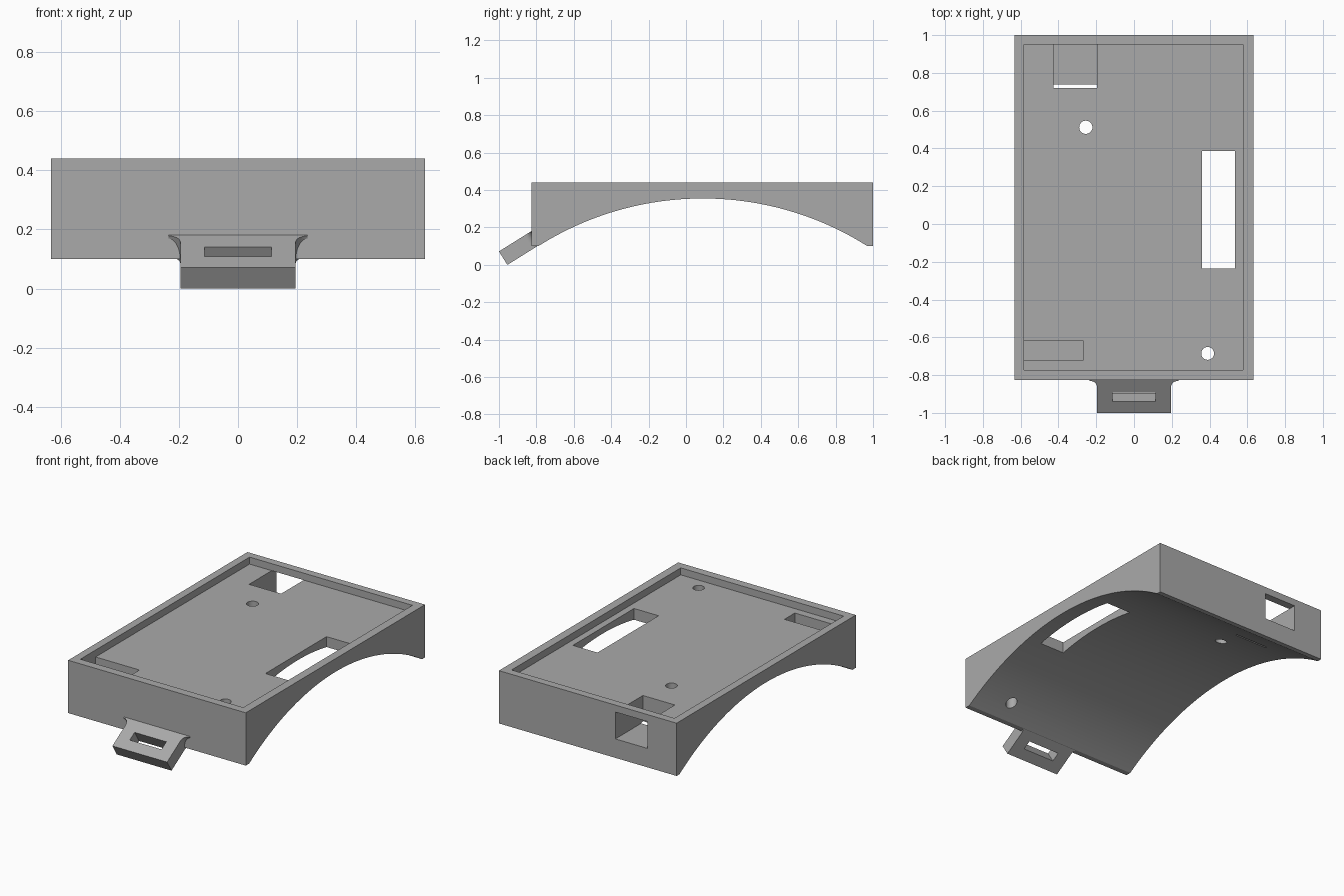
import bpy, bmesh, math
from mathutils import Vector

old = bpy.data.objects.get("Cube")
if old:
    bpy.data.objects.remove(old, do_unlink=True)

grey = bpy.data.materials.new("plain grey")
grey.use_nodes = True
colour = (0.4, 0.4, 0.4, 1)
grey.diffuse_color = colour
grey.node_tree.nodes["Principled BSDF"].inputs["Base Color"].default_value = colour


def prism(name, outline, shift):
    """Extrude a closed 3D outline along a vector."""
    bm = bmesh.new()
    base = bm.faces.new([bm.verts.new(p) for p in outline])
    ext = bmesh.ops.extrude_face_region(bm, geom=[base])
    verts = [v for v in ext["geom"] if isinstance(v, bmesh.types.BMVert)]
    bmesh.ops.translate(bm, verts=verts, vec=shift)
    bmesh.ops.recalc_face_normals(bm, faces=bm.faces)
    mesh = bpy.data.meshes.new(name)
    bm.to_mesh(mesh)
    bm.free()
    mesh.materials.append(grey)
    obj = bpy.data.objects.new(name, mesh)
    bpy.context.collection.objects.link(obj)
    return obj


def box(x0, x1, y0, y1, z0, z1):
    corners = [(x0, y0, z0), (x1, y0, z0), (x1, y1, z0), (x0, y1, z0)]
    return prism("cutter", corners, (0, 0, z1 - z0))


def round_hole(x, y, r, n=32):
    ring = [(x + r * math.cos(math.tau * i / n), y + r * math.sin(math.tau * i / n), -0.1)
            for i in range(n)]
    return prism("cutter", ring, (0, 0, 1))


def cut(obj, cutters):
    """Subtract the cutters, apply the result, then shade it."""
    for c in cutters:
        c.hide_render = True
        mod = obj.modifiers.new("cut", "BOOLEAN")
        mod.operation, mod.solver, mod.object = "DIFFERENCE", "EXACT", c
    bpy.context.view_layer.update()
    deps = bpy.context.evaluated_depsgraph_get()
    mesh = bpy.data.meshes.new_from_object(obj.evaluated_get(deps))
    obj.modifiers.clear()
    obj.data = mesh
    for c in cutters:
        bpy.data.objects.remove(c, do_unlink=True)
    bpy.ops.object.select_all(action="DESELECT")
    obj.select_set(True)
    bpy.context.view_layer.objects.active = obj
    bpy.ops.object.shade_smooth_by_angle(angle=math.radians(30))


# Body: side profile with an arched underside
half_w, front, back, top, foot = 0.633, -0.825, 1.0, 0.44, 0.1
mid, half_chord, rise = 0.09, 0.88, 0.255
radius = (half_chord ** 2 + rise ** 2) / (2 * rise)
sweep = math.asin(half_chord / radius)
profile = [(front, top), (front, foot)]
steps = 64
for i in range(steps + 1):
    a = sweep * (2 * i / steps - 1)
    profile.append((mid + radius * math.sin(a), foot + rise - radius * (1 - math.cos(a))))
profile += [(back, foot), (back, top)]
body = prism("case_body", [(-half_w, y, z) for y, z in profile], (2 * half_w, 0, 0))

# Tray recess, pockets, rear port and through holes
floor = 0.395
cut(body, [
    box(-0.583, 0.578, -0.772, 0.95, floor, 0.6),
    box(0.36, 0.535, -0.235, 0.387, -0.1, 0.42),
    box(-0.425, -0.197, 0.72, 0.95, 0.222, 0.42),
    box(-0.425, -0.197, 0.8, 1.1, 0.222, floor),
    box(-0.583, -0.27, -0.722, -0.617, 0.29, 0.42),
    round_hole(-0.255, 0.512, 0.035),
    round_hole(0.39, -0.685, 0.034),
])

# Strap tab: sloping plate, filleted where it meets the body
slope = math.radians(32)
along = Vector((0, math.cos(slope), math.sin(slope)))
normal = Vector((0, -math.sin(slope), math.cos(slope)))
tip = Vector((0, -0.955, 0))


def on_tab(x, u, lift=0):
    return tip + Vector((x, 0, 0)) + along * u + normal * lift


w, r, root, thick = 0.195, 0.04, 0.2, 0.085
side = [(w, 0)]
for i in range(9):
    a = math.pi / 2 * i / 8
    side.append((w + r * (1 - math.cos(a)), root - r * (1 - math.sin(a))))
side.append((w + r, root + 0.01))
outline = side + [(-x, u) for x, u in reversed(side)]
tab = prism("strap_tab", [on_tab(x, u) for x, u in outline], normal * thick)

# Strap slot
s = 0.113
slot = [(-s, 0.07), (s, 0.07), (s, 0.128), (-s, 0.128)]
cut(tab, [prism("cutter", [on_tab(x, u, -0.05) for x, u in slot], normal * 0.2)])
